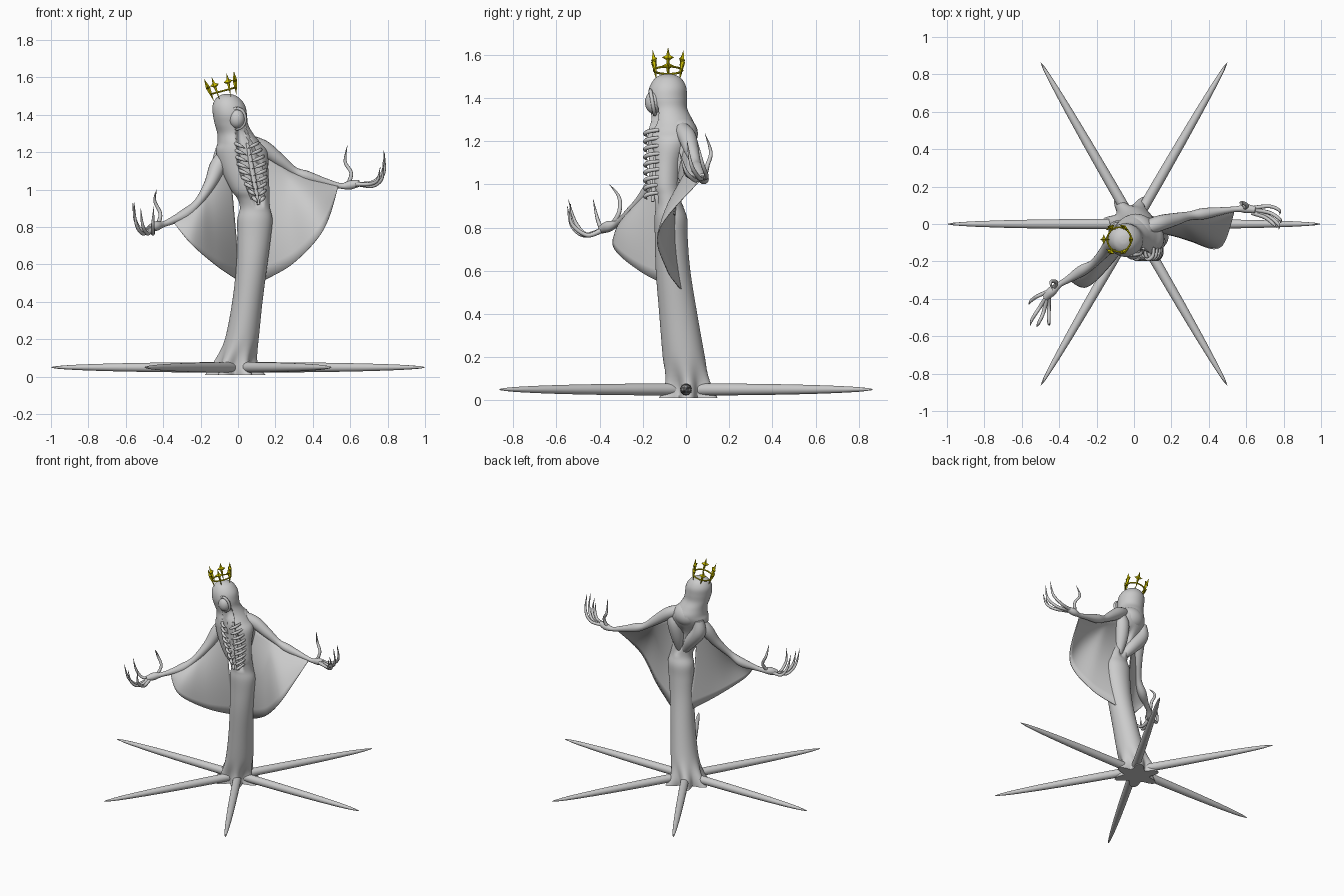
import bpy, bmesh, math
from mathutils import Vector, Matrix

if "Cube" in bpy.data.objects:
    bpy.data.objects.remove(bpy.data.objects["Cube"])


def spline(rows, n):
    """Catmull-Rom samples through rows of equal-length tuples."""
    out, last = [], len(rows) - 1
    for s in range(last):
        p = [rows[max(0, min(last, s + k))] for k in (-1, 0, 1, 2)]
        for i in range(n):
            t = i / n
            out.append(tuple(
                0.5 * (2 * b + (c - a) * t + (2 * a - 5 * b + 4 * c - d) * t * t
                       + (3 * b - a - 3 * c + d) * t ** 3)
                for a, b, c, d in zip(*p)))
    out.append(tuple(rows[-1]))
    return out


def finish(name, bm, angle=50):
    bmesh.ops.recalc_face_normals(bm, faces=bm.faces)
    me = bpy.data.meshes.new(name)
    bm.to_mesh(me)
    bm.free()
    ob = bpy.data.objects.new(name, me)
    bpy.context.collection.objects.link(ob)
    bpy.ops.object.select_all(action='DESELECT')
    ob.select_set(True)
    bpy.context.view_layer.objects.active = ob
    if angle:
        bpy.ops.object.shade_smooth_by_angle(angle=math.radians(angle))
    return ob


def loft(name, rings, closed=True):
    bm = bmesh.new()
    vs = [[bm.verts.new(p) for p in r] for r in rings]
    n = len(vs[0])
    for a, b in zip(vs, vs[1:]):
        for i in range(n if closed else n - 1):
            j = (i + 1) % n
            bm.faces.new((a[i], a[j], b[j], b[i]))
    if closed:
        bm.faces.new(vs[0])
        bm.faces.new(vs[-1])
    else:
        bmesh.ops.remove_doubles(bm, verts=bm.verts, dist=0.0005)
    return finish(name, bm)


def tube(name, rows, n=5, sides=12):
    """Round limb through rows of (x, y, z, radius)."""
    s = spline(rows, n)
    pts = [Vector(r[:3]) for r in s]
    rings, side = [], None
    for i, p in enumerate(pts):
        d = (pts[min(i + 1, len(pts) - 1)] - pts[max(i - 1, 0)]).normalized()
        side = d.orthogonal() if side is None else side - d * side.dot(d)
        side.normalize()
        up = d.cross(side)
        r = max(s[i][3], 0.001)
        rings.append([p + r * (side * math.cos(a) + up * math.sin(a))
                      for a in (2 * math.pi * k / sides for k in range(sides))])
    return loft(name, rings)


def ball(name, loc, size, rot=0, seg=24):
    bm = bmesh.new()
    bmesh.ops.create_uvsphere(bm, u_segments=seg, v_segments=seg, radius=1)
    bm.transform(Matrix.Translation(loc) @ Matrix.Rotation(rot, 4, 'Z')
                 @ Matrix.Diagonal((*size, 1)))
    return finish(name, bm)


# Floor star: three long spindles crossing at the middle
for k in range(3):
    ball("floor_spindle", (0, 0, 0.05), (1, 0.028, 0.028), k * math.pi / 3)

# Robed body and hood: (z, centre x, centre y, radius x, radius y)
profile = [(0.01, -.015, .01, .125, .12), (0.07, -.015, .01, .105, .105),
           (0.2, .02, -.01, .09, .098), (0.4, .05, -.036, .081, .088),
           (0.6, .074, -.06, .083, .08), (0.75, .086, -.068, .09, .076),
           (0.84, .09, -.07, .094, .076), (0.9, .091, -.077, .081, .064),
           (0.95, .083, -.085, .085, .065), (1.0, .065, -.094, .103, .072),
           (1.1, .038, -.09, .124, .085), (1.2, .02, -.07, .138, .11),
           (1.25, .005, -.062, .115, .113), (1.3, -.015, -.065, .096, .095),
           (1.35, -.035, -.08, .089, .086), (1.4, -.043, -.086, .091, .09),
           (1.45, -.049, -.084, .087, .085), (1.49, -.054, -.083, .062, .062),
           (1.508, -.056, -.083, .03, .03), (1.512, -.056, -.083, .004, .004)]
rings = []
for z, cx, cy, rx, ry in spline(profile, 5):
    ring = []
    flare = max(0, 1 - z / 0.22) ** 2
    chest = max(0, min(1, (z - 0.9) / 0.08, (1.38 - z) / 0.06))
    back = max(0, min(1, (z - 0.9) / 0.06, (1.16 - z) / 0.08))
    for k in range(72):
        a = 2 * math.pi * k / 72
        f = 1 + flare * 0.32 * math.cos(6 * a)
        x, y = cx + rx * f * math.cos(a), cy + ry * f * math.sin(a)
        half = 0.03 + 0.035 * max(0, 1 - abs(z - 1.12) / 0.2)
        mid = 0.11 - (z - 0.93) * 0.24
        if math.sin(a) < 0:      # open front of the cloak
            y += 0.04 * chest * max(0, min(1, (half - abs(x - mid)) / 0.015))
        else:                    # crease down the back
            y -= 0.025 * back * max(0, 1 - abs(x - cx) / 0.03)
        ring.append((x, y, z))
    rings.append(ring)
loft("robe_and_hood", rings)

# Hood opening with its rim
ball("face", (-.006, -.15, 1.38), (.043, .04, .052))
tube("hood_rim", [(-.006 + .045 * math.sin(a), -.155 - .01 * math.cos(a),
                   1.38 + .055 * math.cos(a), .009)
                  for a in (k * math.pi / 6 for k in range(13))], 2, 8)

# Ribs: hooked spikes on both sides of the open chest
for k in range(9):
    t = k / 8
    z = 1.24 - 0.29 * t
    c = 0.045 + 0.065 * t
    w = 0.03 + 0.045 * math.sin(math.pi * min(1, 0.25 + 0.75 * t))
    for s in (-1, 1):
        tube("rib", [(c + s * w, -.125, z + .012, .008), (c + s * w * .9, -.17, z + .006, .01),
                     (c + s * w * .5, -.19, z - .006, .009), (c + s * .006, -.178, z - .02, .001)], 4, 8)
tube("breastbone", [(.05, -.13, 1.25, .008), (.08, -.14, 1.08, .014), (.11, -.155, .92, .008)])

# Draped cloak folds behind the shoulders
tube("cloak_fold", [(.12, -.01, 1.24, .03), (.10, -.01, 1.16, .05), (.09, -.03, 1.05, .045),
                    (.09, -.06, .93, .02)])
tube("cloak_fold", [(-.09, -.02, 1.22, .03), (-.085, -.03, 1.13, .05), (-.01, -.04, 1.03, .045),
                    (.06, -.06, .93, .02)])
ball("upper_back_hump", (.01, -.035, 1.235), (.1, .09, .085))

# Arms ending in palms
arm_left = [(-.05, -.05, 1.2, .04), (-.105, -.085, 1.13, .045), (-.15, -.14, 1.03, .032),
            (-.215, -.21, .93, .022), (-.28, -.25, .87, .03), (-.35, -.295, .835, .02),
            (-.40, -.325, .815, .016), (-.44, -.36, .805, .026), (-.475, -.395, .79, .018)]
arm_right = [(.07, -.02, 1.25, .04), (.14, .005, 1.22, .042), (.22, .025, 1.16, .034),
             (.30, .045, 1.10, .023), (.37, .055, 1.07, .03), (.47, .07, 1.04, .02),
             (.55, .08, 1.02, .015), (.60, .082, 1.025, .024), (.65, .075, 1.035, .017)]
tube("left_arm", arm_left, 6, 16)
tube("right_arm", arm_right, 6, 16)


# Clawed fingers: base, knuckle, joint, tip
def finger(name, *pts):
    rad = (.012, .010, .0085, .001)
    tube(name, [(*p, r) for p, r in zip(pts, rad)], 6, 8)


finger("left_finger", (-.455, -.36, .80), (-.515, -.385, .785), (-.55, -.41, .84), (-.562, -.43, .93))
finger("left_finger", (-.465, -.385, .79), (-.51, -.455, .765), (-.545, -.51, .82), (-.555, -.545, .93))
finger("left_finger", (-.465, -.395, .785), (-.485, -.475, .765), (-.51, -.53, .81), (-.52, -.55, .90))
finger("left_finger", (-.455, -.395, .785), (-.455, -.46, .765), (-.455, -.53, .82), (-.45, -.535, .91))
finger("left_thumb", (-.43, -.345, .81), (-.415, -.31, .87), (-.445, -.31, .94), (-.435, -.355, 1.0))
finger("right_finger", (.635, .085, 1.03), (.72, .095, 1.04), (.775, .075, 1.10), (.78, .05, 1.21))
finger("right_finger", (.64, .075, 1.03), (.725, .06, 1.03), (.78, .025, 1.09), (.783, .005, 1.20))
finger("right_finger", (.64, .065, 1.03), (.72, .04, 1.02), (.77, .0, 1.06), (.775, -.03, 1.15))
finger("right_finger", (.63, .06, 1.03), (.70, .035, 1.03), (.745, .0, 1.05), (.76, -.02, 1.12))
finger("right_thumb", (.59, .085, 1.03), (.605, .10, 1.09), (.573, .115, 1.15), (.584, .088, 1.235))


# Wing-like sleeves hung between arm and body
def sleeve(name, arm, hem, bulge):
    top, low = spline([p[:3] for p in arm], 24 // (len(arm) - 1)), spline(hem, 24 // (len(hem) - 1))
    rows = []
    for a, b in zip(top, low):
        a, b = Vector(a), Vector(b)
        rows.append([a.lerp(b, v / 10) + Vector(bulge) * math.sin(math.pi * v / 10) *
                     min(1, (a - b).length * 3) for v in range(11)])
    ob = loft(name, rows, False)
    mod = ob.modifiers.new("thickness", 'SOLIDIFY')
    mod.thickness, mod.offset = 0.006, 0


sleeve("left_sleeve", arm_left[:1] + arm_left[2:4] + [(-.345, -.295, .83)],
       [(.01, -.03, .51), (-.11, -.2, .59), (-.25, -.335, .71), (-.345, -.3, .825)], (0, -.035, 0))
sleeve("right_sleeve", arm_right[:1] + arm_right[2:4] + [(.535, .075, 1.02)],
       [(.13, -.02, .51), (.30, -.09, .61), (.46, -.125, .79), (.535, .06, 1.015)], (0, -.025, 0))

# Golden crown: thin band carrying six four-pointed stars, tilted on the hood
gold = bpy.data.materials.new("gold")
gold.diffuse_color = (0.6, 0.52, 0.0, 1)
gold.use_nodes = True
gold.node_tree.nodes["Principled BSDF"].inputs["Base Color"].default_value = gold.diffuse_color
tilt = Matrix.Translation((-.068, -.083, 1.488)) @ Matrix.Rotation(math.radians(-15), 4, 'Y')
band = tube("crown_band", [(.066 * math.cos(a), .066 * math.sin(a), .042, .005)
                           for a in (k * math.pi / 8 for k in range(17))], 2, 6)
band.data.transform(tilt)
band.data.materials.append(gold)
outline = [(0, 0), (.008, .072), (.028, .085), (.008, .096), (0, .132),
           (-.008, .096), (-.028, .085), (-.008, .072)]
for k in range(6):
    bm = bmesh.new()
    rim = [bm.verts.new((0, x, z)) for x, z in outline]
    for s in (-.012, .012):
        c = bm.verts.new((s, 0, .08))
        for i in range(8):
            bm.faces.new((rim[i], rim[(i + 1) % 8], c))
    bm.transform(tilt @ Matrix.Rotation(k * math.pi / 3, 4, 'Z') @ Matrix.Translation((.062, 0, 0))
                 @ Matrix.Rotation(math.radians(9), 4, 'Y'))
    star = finish("crown_star", bm, 0)
    star.data.materials.append(gold)
